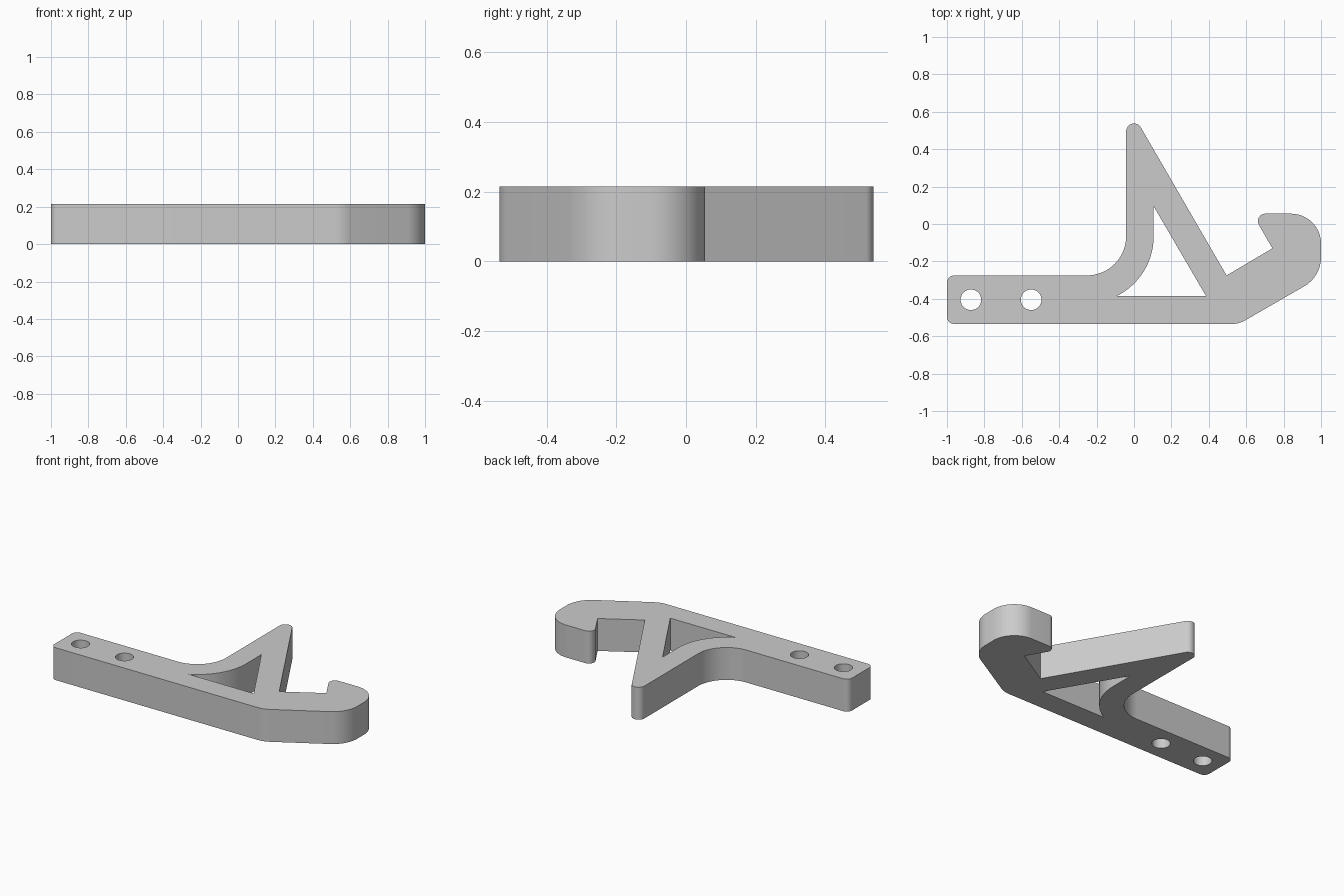
import bpy
import bmesh
from math import pi, cos, sin, tan, ceil
from mathutils import Vector

if "Cube" in bpy.data.objects:
    bpy.data.objects.remove(bpy.data.objects["Cube"], do_unlink=True)

HEIGHT = 0.215


def arc(center, radius, start, end, steps):
    """Points along a circular arc, both ends included."""
    return [Vector((center[0] + radius * cos(start + (end - start) * i / steps),
                    center[1] + radius * sin(start + (end - start) * i / steps)))
            for i in range(steps + 1)]


def rounded(corners):
    """Closed outline from (x, y, fillet radius) corners."""
    points = []
    for i, (x, y, radius) in enumerate(corners):
        corner = Vector((x, y))
        if radius == 0:
            points.append(corner)
            continue
        to_prev = (Vector(corners[i - 1][:2]) - corner).normalized()
        to_next = (Vector(corners[(i + 1) % len(corners)][:2]) - corner).normalized()
        half = to_prev.angle(to_next) / 2
        center = corner + (to_prev + to_next).normalized() * radius / sin(half)
        first = corner + to_prev * radius / tan(half) - center
        last = corner + to_next * radius / tan(half) - center
        turn = pi - 2 * half
        steps = max(4, ceil(turn / 0.1))
        for k in range(steps + 1):
            t = k / steps
            spoke = (first * sin((1 - t) * turn) + last * sin(t * turn)) / sin(turn)
            points.append(center + spoke)
    return points


def extrude_loops(name, loops, height, material):
    """Fill the region between the loops and raise it to a solid plate."""
    bm = bmesh.new()
    for loop in loops:
        verts = [bm.verts.new((p.x, p.y, 0)) for p in loop]
        for a, b in zip(verts, verts[1:] + verts[:1]):
            bm.edges.new((a, b))
    bmesh.ops.triangle_fill(bm, use_beauty=True, use_dissolve=False, edges=bm.edges[:])
    raised = bmesh.ops.extrude_face_region(bm, geom=bm.faces[:], use_keep_orig=True)
    top = [g for g in raised["geom"] if isinstance(g, bmesh.types.BMVert)]
    bmesh.ops.translate(bm, verts=top, vec=(0, 0, height))
    bmesh.ops.recalc_face_normals(bm, faces=bm.faces[:])
    mesh = bpy.data.meshes.new(name)
    bm.to_mesh(mesh)
    bm.free()
    mesh.materials.append(material)
    obj = bpy.data.objects.new(name, mesh)
    bpy.context.collection.objects.link(obj)
    return obj


grey = bpy.data.materials.new("light_grey")
grey.use_nodes = True
colour = (0.6, 0.6, 0.6, 1)
grey.diffuse_color = colour
grey.node_tree.nodes["Principled BSDF"].inputs["Base Color"].default_value = colour

# Outer outline: bar, hook, pointed arm, inner fillet
outline = rounded([
    (-1, -0.535, 0.04),
    (0.56, -0.535, 0.15),
    (1, -0.281, 0.18),
    (1, 0.055, 0.16),
    (0.633, 0.055, 0.04),
    (0.74, -0.13, 0),
    (0.495, -0.275, 0),
    (-0.042, 0.652, 0.042),
    (-0.042, -0.275, 0.21),
    (-1, -0.275, 0.04),
])

# Window with one curved side that follows the fillet
window = [Vector((0.105, 0.095)), Vector((0.385, -0.385))]
window += arc((-0.25, -0.067), 0.355, -1.11, 0, 14)
window[2].y = -0.385

# Mounting holes in the bar
holes = [arc((x, -0.405), 0.055, 0, 2 * pi, 40)[:-1] for x in (-0.872, -0.55)]

hook_bracket = extrude_loops("hook_bracket", [outline, window] + holes, HEIGHT, grey)

bpy.ops.object.select_all(action="DESELECT")
hook_bracket.select_set(True)
bpy.context.view_layer.objects.active = hook_bracket
bpy.ops.object.shade_smooth_by_angle(angle=pi / 6 - 0.1)
